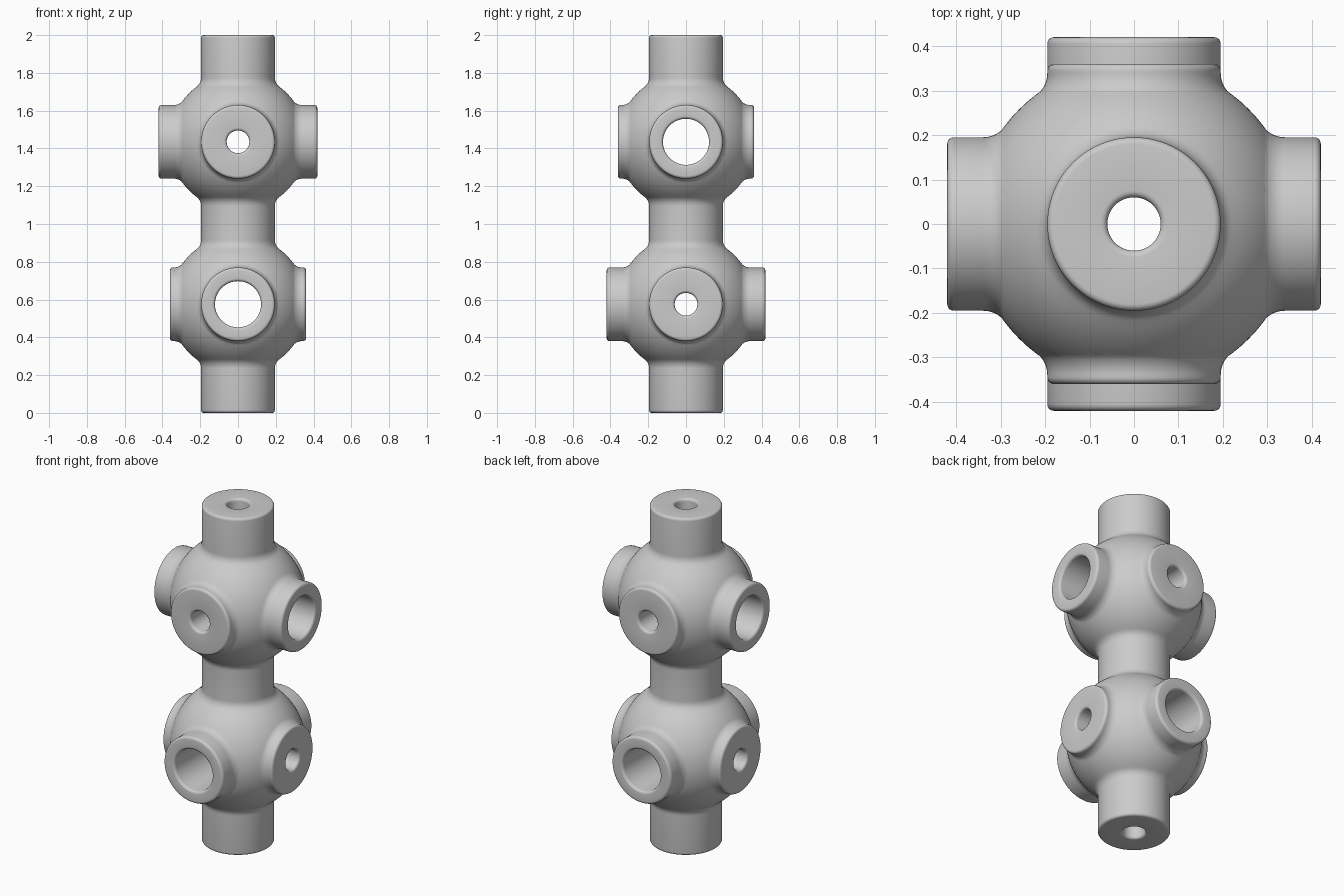
import bpy, bmesh
from math import sin, cos, pi, sqrt, asin, radians
from mathutils import Matrix

if "Cube" in bpy.data.objects:
    bpy.data.objects.remove(bpy.data.objects["Cube"])

R, T, F, E = 0.365, 0.195, 0.06, 0.015   # ball, tube, fillet and edge radii
LONG, SHORT = 0.42, 0.36                 # stub half lengths
WIDE, NARROW = 0.122, 0.06               # bore radii
HUBS = [(0.575, 'Y'), (1.435, 'X')]      # hub height, axis of its long stub


def arc(cr, ch, rad, a0, a1, n):
    """Arc of (radius, height) points; angle 0 points outwards."""
    return [(cr + rad * cos(a0 + (a1 - a0) * i / n),
             ch + rad * sin(a0 + (a1 - a0) * i / n)) for i in range(n + 1)]


def fillet(ball):
    """Concave blend from the tube down onto the ball, and its ball angle."""
    tilt = asin((T + F) / (ball + F))
    centre = sqrt((ball + F) ** 2 - (T + F) ** 2)
    return arc(T + F, centre, F, pi, pi + pi / 2 - tilt, 8), pi / 2 - tilt


def lathe(name, profile, axis='Z', z=0.0, steps=96):
    """Revolve a (radius, height) profile round the given axis."""
    bm = bmesh.new()
    vs = [bm.verts.new((r, 0, h)) for r, h in profile]
    es = [bm.edges.new(p) for p in zip(vs, vs[1:])]
    bmesh.ops.spin(bm, geom=vs + es, cent=(0, 0, 0), axis=(0, 0, 1),
                   angle=2 * pi, steps=steps)
    bmesh.ops.remove_doubles(bm, verts=bm.verts[:], dist=1e-5)
    bmesh.ops.recalc_face_normals(bm, faces=bm.faces[:])
    turn = {'X': Matrix.Rotation(pi / 2, 4, 'Y'),
            'Y': Matrix.Rotation(pi / 2, 4, 'X'), 'Z': Matrix()}[axis]
    bm.transform(Matrix.Translation((0, 0, z)) @ turn)
    me = bpy.data.meshes.new(name)
    bm.to_mesh(me)
    bm.free()
    ob = bpy.data.objects.new(name, me)
    bpy.context.collection.objects.link(ob)
    return ob


def mirrored(half):
    return half + [(r, -h) for r, h in reversed(half)]


def stub_bar(name, axis, z, length):
    """Pair of opposite stubs with rounded rims and flared roots."""
    half = [(0, length)] + arc(T - E, length - E, E, pi / 2, 0, 5)
    return lathe(name, mirrored(half + fillet(R - 0.001)[0] + [(0.12, 0.18)]), axis, z)


def bore(name, axis, z, length, r):
    """Through-hole cutter with softened mouths."""
    half = [(0, length + 0.05), (r + E, length + 0.05)]
    half += arc(r + E, length - E, E, pi / 2, pi, 5)
    ob = lathe(name, mirrored(half), axis, z, 64)
    ob.hide_render = True
    return ob


def combine(target, other, operation):
    mod = target.modifiers.new(operation.title(), 'BOOLEAN')
    mod.operation, mod.solver, mod.object = operation, 'EXACT', other
    bpy.context.view_layer.objects.active = target
    bpy.ops.object.modifier_apply(modifier=mod.name)
    bpy.data.objects.remove(other)


# Column with two balls, turned as one profile from bottom to top
blend, ball_angle = fillet(R)
hub = [(r, -h) for r, h in blend[:-1]]
hub += arc(0, 0, R, -ball_angle, ball_angle, 32) + blend[-2::-1]
column = [(0, 0)] + arc(T - E, E, E, -pi / 2, 0, 5)
for z, _ in HUBS:
    column += [(r, h + z) for r, h in hub]
column += arc(T - E, 2 - E, E, 0, pi / 2, 5) + [(0, 2)]
body = lathe("double_hub_connector", column)

# Side stubs on each hub
for z, long_axis in HUBS:
    short_axis = 'X' if long_axis == 'Y' else 'Y'
    combine(body, stub_bar("long_stubs", long_axis, z, LONG), 'UNION')
    combine(body, stub_bar("short_stubs", short_axis, z, SHORT), 'UNION')

# Bores through the column and the stubs
combine(body, bore("column_bore", 'Z', 1, 1, NARROW), 'DIFFERENCE')
for z, long_axis in HUBS:
    short_axis = 'X' if long_axis == 'Y' else 'Y'
    combine(body, bore("wide_bore", long_axis, z, LONG, WIDE), 'DIFFERENCE')
    combine(body, bore("narrow_bore", short_axis, z, SHORT, NARROW), 'DIFFERENCE')

bpy.ops.object.select_all(action='DESELECT')
body.select_set(True)
bpy.context.view_layer.objects.active = body
bpy.ops.object.shade_smooth_by_angle(angle=radians(35))
